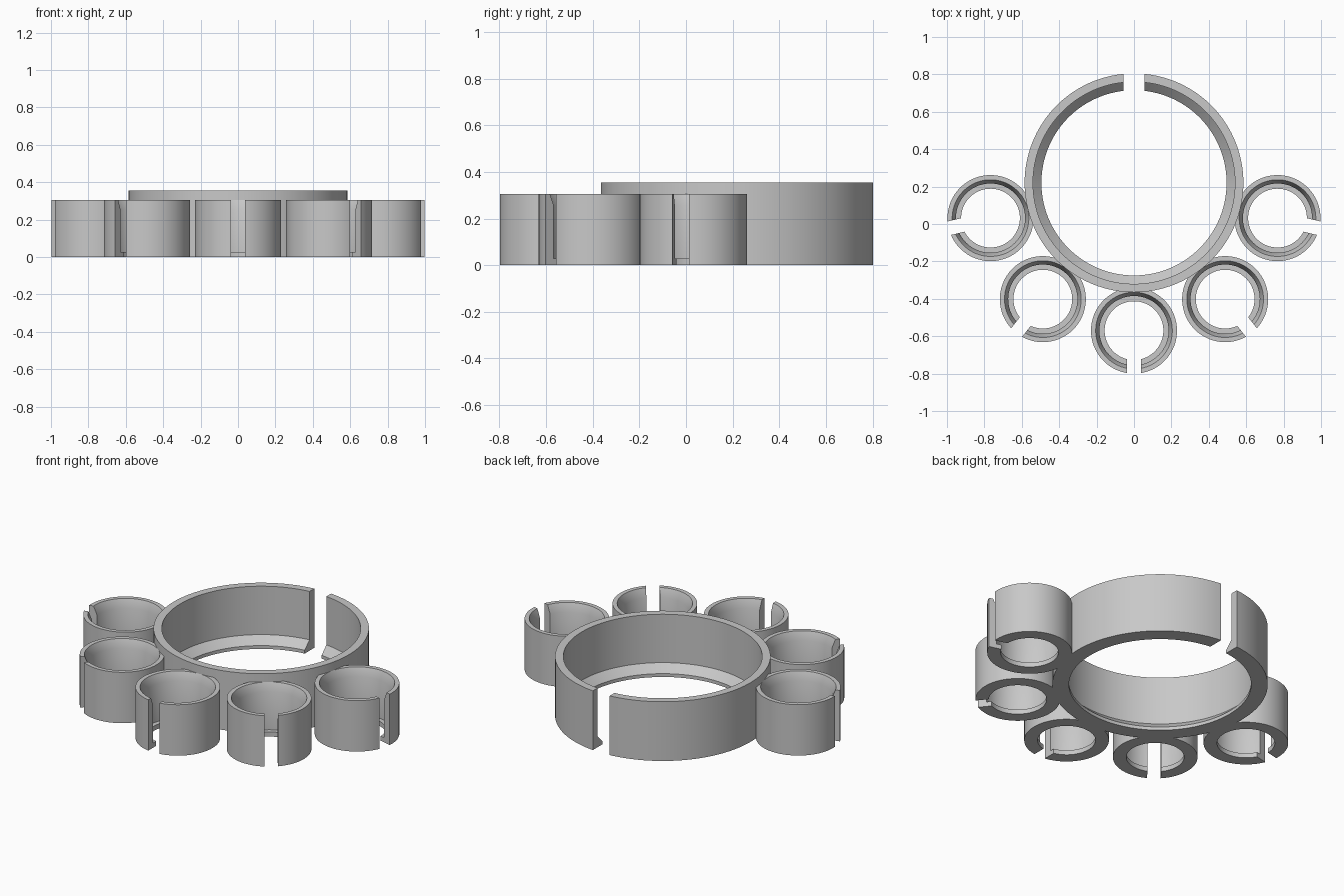
import bpy, bmesh, math

if "Cube" in bpy.data.objects:
    bpy.data.objects.remove(bpy.data.objects["Cube"])

grey = bpy.data.materials.new("plain_grey")
grey.diffuse_color = (0.58, 0.58, 0.58, 1)
grey.use_nodes = True
grey.node_tree.nodes["Principled BSDF"].inputs["Base Color"].default_value = grey.diffuse_color


def split_ring(name, centre, profile, half_gap, facing, steps):
    """Sweep a (radius, z) profile round a centre, leaving a parallel-sided gap at angle 'facing'."""
    bm = bmesh.new()
    rows = []
    for r, z in profile:
        a0 = math.asin(half_gap / r)
        row = []
        for i in range(steps + 1):
            a = facing + a0 + (2 * math.pi - 2 * a0) * i / steps
            row.append(bm.verts.new((centre[0] + r * math.cos(a),
                                     centre[1] + r * math.sin(a), z)))
        rows.append(row)
    n = len(rows)
    for k in range(n):
        p, q = rows[k], rows[(k + 1) % n]
        for i in range(steps):
            bm.faces.new((p[i], p[i + 1], q[i + 1], q[i]))
    # flat end faces either side of the gap
    bm.faces.new([row[0] for row in rows])
    bm.faces.new([row[-1] for row in reversed(rows)])
    bmesh.ops.recalc_face_normals(bm, faces=bm.faces)
    mesh = bpy.data.meshes.new(name)
    bm.to_mesh(mesh)
    bm.free()
    mesh.materials.append(grey)
    obj = bpy.data.objects.new(name, mesh)
    bpy.context.collection.objects.link(obj)
    bpy.ops.object.select_all(action='DESELECT')
    obj.select_set(True)
    bpy.context.view_layer.objects.active = obj
    bpy.ops.object.shade_smooth_by_angle(angle=math.radians(25))
    return obj


# Large ring with a sloped lip at the bottom of its bore, gap at the back
hub = (0, 0.22)
split_ring("main_ring", hub,
           [(0.585, 0), (0.585, 0.355), (0.54, 0.355), (0.54, 0.065),
            (0.495, 0.02), (0.495, 0)],
           0.056, math.radians(90), 128)

# Five small cups with a chamfered mouth and a flat ledge, gaps facing outward
cup_profile = [(0.23, 0), (0.23, 0.305), (0.205, 0.305), (0.185, 0.255),
               (0.185, 0.028), (0.157, 0.028), (0.157, 0)]
for i in range(-2, 3):
    a = math.radians(-90 + 38.1 * i)
    c = (hub[0] + 0.79 * math.cos(a), hub[1] + 0.79 * math.sin(a))
    split_ring(f"small_ring_{i + 3}", c, cup_profile, 0.037, a, 80)
